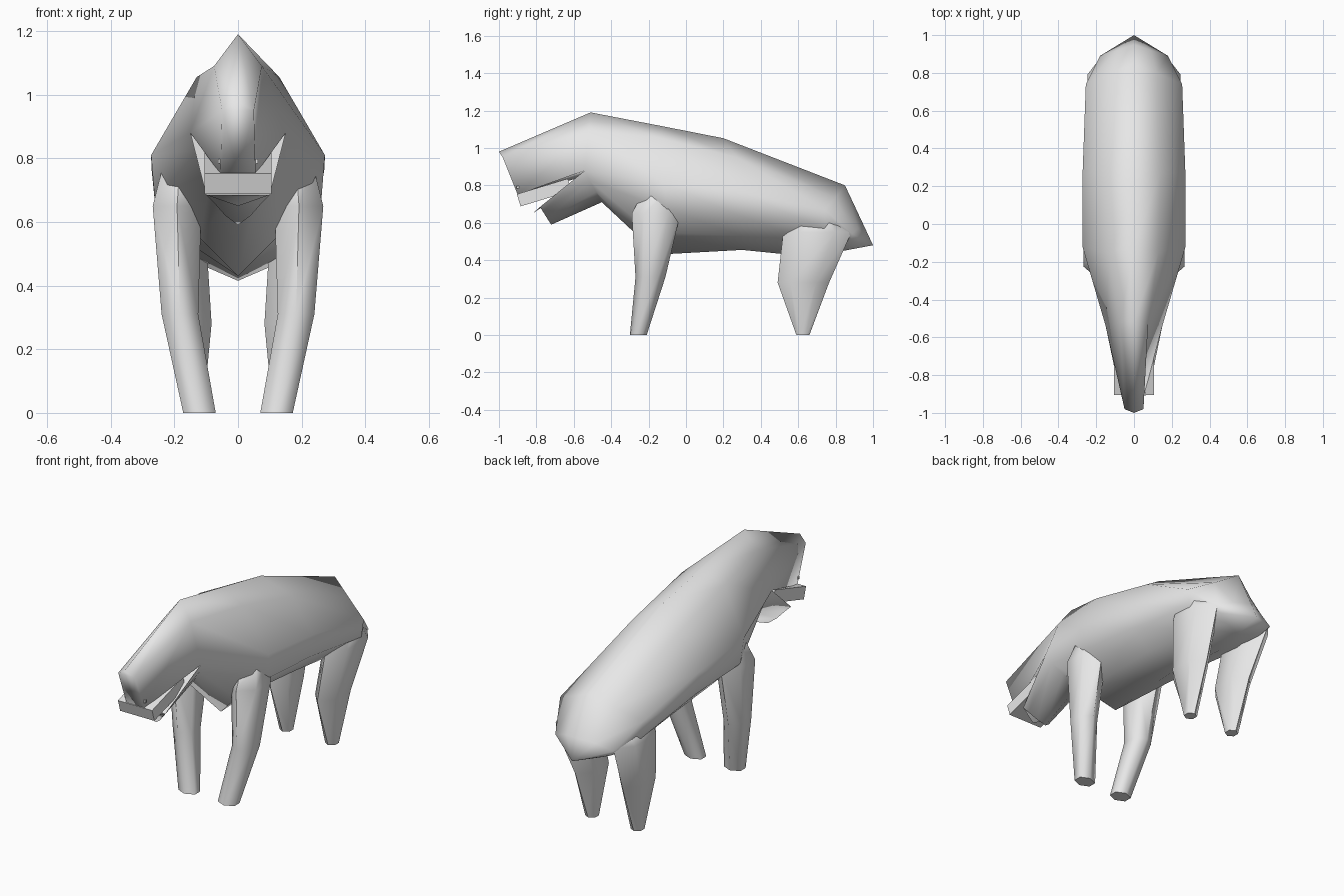
import bpy, bmesh, math
from mathutils import Vector

if "Cube" in bpy.data.objects:
    bpy.data.objects.remove(bpy.data.objects["Cube"], do_unlink=True)

grey = bpy.data.materials.new("plain_grey")
grey.use_nodes = True
GREY = (0.8, 0.8, 0.8, 1)
grey.diffuse_color = GREY
grey.node_tree.nodes["Principled BSDF"].inputs["Base Color"].default_value = GREY


def mirrored(half):
    """Close a half ring (centre ... centre) across x = 0."""
    return half + [(-x, y, z) for x, y, z in half[-2:0:-1]]


def hexagon(x0, x1, y0, y1, z):
    """Six-sided ring filling the given x and y range, pointed front and back."""
    cx, cy, rx, ry = (x0 + x1) / 2, (y0 + y1) / 2, (x1 - x0) / 2, (y1 - y0) / 2
    rx /= math.cos(math.pi / 6)
    turns = [math.pi / 2 + math.pi * i / 3 for i in range(6)]
    return [(cx + rx * math.cos(t), cy + ry * math.sin(t), z) for t in turns]


def loft(bm, rings, cap_start=False, cap_end=False):
    rows = [[bm.verts.new(p) for p in ring] for ring in rings]
    for a, b in zip(rows, rows[1:]):
        for i in range(len(a)):
            j = (i + 1) % len(a)
            bm.faces.new((a[i], a[j], b[j], b[i]))
    if cap_start:
        bm.faces.new(rows[0])
    if cap_end:
        bm.faces.new(rows[-1])


def finish(bm, name, angle):
    bmesh.ops.remove_doubles(bm, verts=bm.verts, dist=0.0005)
    bmesh.ops.recalc_face_normals(bm, faces=bm.faces)
    mesh = bpy.data.meshes.new(name)
    bm.to_mesh(mesh)
    bm.free()
    obj = bpy.data.objects.new(name, mesh)
    bpy.context.collection.objects.link(obj)
    mesh.materials.append(grey)
    bpy.ops.object.select_all(action='DESELECT')
    obj.select_set(True)
    bpy.context.view_layer.objects.active = obj
    bpy.ops.object.shade_smooth_by_angle(angle=math.radians(angle))
    return obj


# Points shared by neck, head and jaw
crown, brow, lip = (0, -.51, 1.19), (.075, -.52, 1.09), (.15, -.54, .88)
jowl, cheek, throat = (.125, -.515, .825), (.08, -.48, .765), (0, -.45, .71)
mouth_back = (0, -.5, .86)

# Torso half sections: ridge, upper side, widest side, flank, lower side, belly
neck = [crown, brow, lip, jowl, cheek, throat]
chest = [(0, -.12, 1.115), (.13, -.15, 1.055), (.273, -.12, .81),
         (.262, -.1, .67), (.12, -.19, .55), (0, -.15, .43)]
waist = [(0, .2, 1.052), (.14, .27, .95), (.272, .27, .77),
         (.25, .28, .64), (.15, .3, .53), (0, .3, .455)]
hips = [(0, .85, .8), (.12, .8, .735), (.255, .74, .67),
        (.24, .74, .57), (.15, .74, .48), (0, .7, .415)]
rump = [(0, .95, .587), (.09, .92, .572), (.18, .89, .54),
        (.15, .88, .505), (.08, .86, .47), (0, .84, .45)]
tail = [(0, 1, .48)] * 6

# Snout and lower jaw tips
snout = [(0, -1, .98), (.05, -.98, .95), (.055, -.9, .75), (0, -.9, .75)]
chin = [(0, -.82, .65), (.1, -.78, .685), (.075, -.765, .66), (.04, -.74, .62), (0, -.72, .59)]

# Body with open mouth as one smooth skin
bm = bmesh.new()
loft(bm, [mirrored(r) for r in (neck, chest, waist, hips, rump, tail)])
loft(bm, [mirrored([crown, brow, lip, mouth_back]), mirrored(snout)], cap_end=True)
loft(bm, [mirrored([mouth_back, lip, jowl, cheek, throat]), mirrored(chin)], cap_end=True)
finish(bm, "body", 100)

# Legs: x range, y range and height of each section, tops sunk in the body
front = [(.07, .172, -.3, -.21, 0), (.125, .24, -.27, -.11, .31),
         (.115, .268, -.29, -.03, .65), (.13, .235, -.22, -.03, .78)]
hind = [(.11, .17, .59, .66, 0), (.083, .205, .49, .765, .28),
        (.1, .245, .52, .885, .55), (.11, .22, .56, .8, .64)]
for part, sections in (("front_leg", front), ("hind_leg", hind)):
    for side, sign in (("left", 1), ("right", -1)):
        bm = bmesh.new()
        loft(bm, [[(sign * x, y, z) for x, y, z in hexagon(*s)] for s in sections], True, True)
        finish(bm, side + "_" + part, 70)

# Block held in the mouth, tilted with the muzzle
bm = bmesh.new()
bmesh.ops.create_cube(bm, size=1)
bmesh.ops.scale(bm, vec=Vector((.21, .285, .068)), verts=bm.verts)
block = finish(bm, "mouth_block", 30)
block.location = (0, -.758, .762)
block.rotation_euler.x = math.radians(17)

# Small nostril studs on the muzzle
for side, sign in (("left", 1), ("right", -1)):
    bm = bmesh.new()
    bmesh.ops.create_cube(bm, size=.014)
    stud = finish(bm, side + "_nostril", 30)
    stud.location = (sign * .056, -.9, .79)
